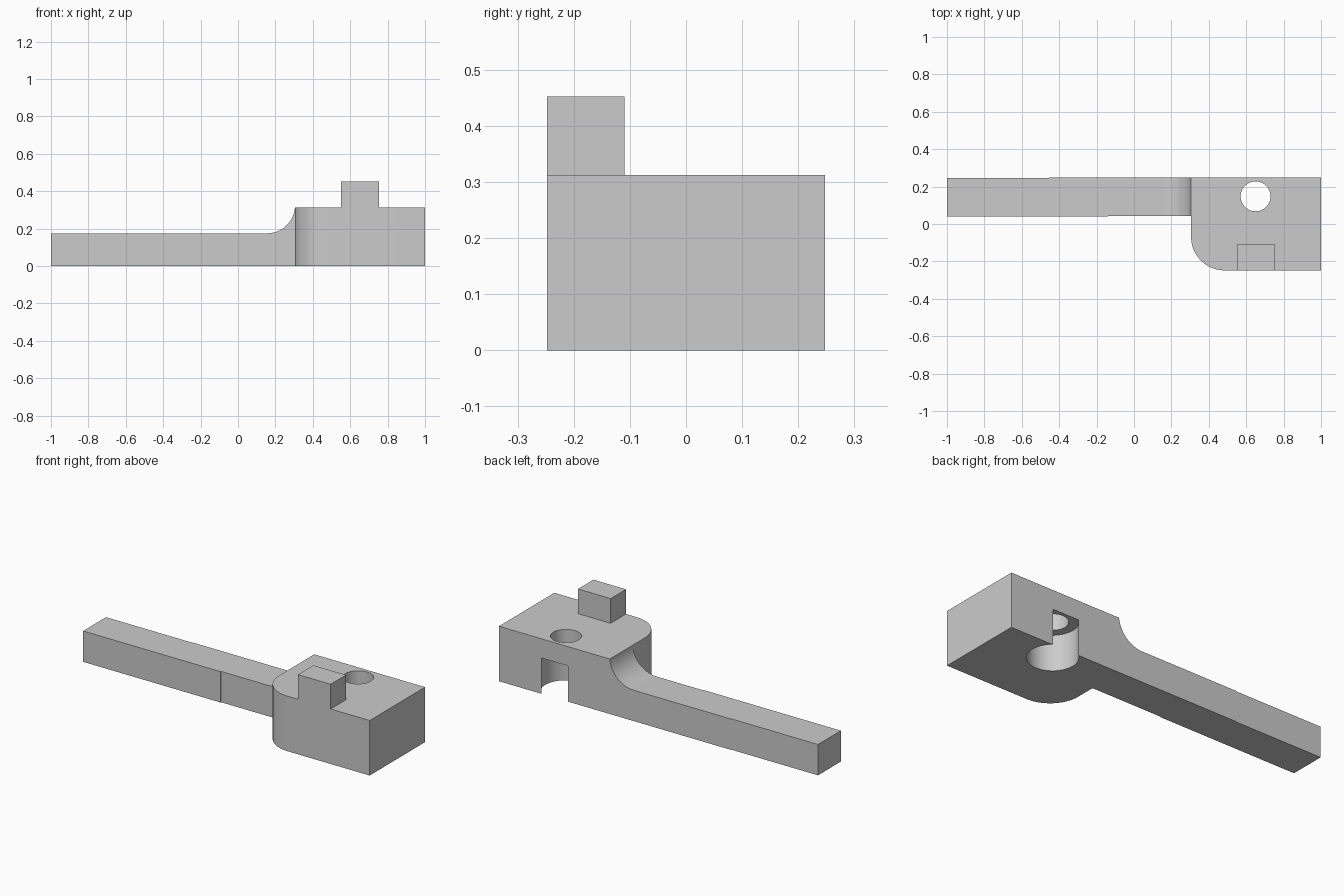
import bpy
import bmesh
from math import cos, sin, pi, radians
from mathutils import Vector

cube = bpy.data.objects.get("Cube")
if cube:
    bpy.data.objects.remove(cube, do_unlink=True)

grey = bpy.data.materials.new("plain grey")
grey.use_nodes = True
grey.diffuse_color = (0.6, 0.6, 0.6, 1)
grey.node_tree.nodes["Principled BSDF"].inputs["Base Color"].default_value = grey.diffuse_color

BACK, FRONT = 0.248, -0.248
BLOCK_X, BLOCK_TOP, ARM_TOP = 0.305, 0.312, 0.175


def prism(name, points, direction):
    """Extrude a closed outline of 3D points along a direction."""
    bm = bmesh.new()
    face = bm.faces.new([bm.verts.new(p) for p in points])
    extruded = bmesh.ops.extrude_face_region(bm, geom=[face])["geom"]
    moved = [v for v in extruded if isinstance(v, bmesh.types.BMVert)]
    bmesh.ops.translate(bm, verts=moved, vec=Vector(direction))
    bmesh.ops.recalc_face_normals(bm, faces=bm.faces)
    mesh = bpy.data.meshes.new(name)
    bm.to_mesh(mesh)
    bm.free()
    mesh.materials.append(grey)
    obj = bpy.data.objects.new(name, mesh)
    bpy.context.collection.objects.link(obj)
    return obj


def arc(cx, cy, r, start, end, steps):
    angles = [start + (end - start) * i / steps for i in range(steps + 1)]
    return [(cx + r * cos(a), cy + r * sin(a)) for a in angles]


def smooth(obj):
    bpy.ops.object.select_all(action='DESELECT')
    obj.select_set(True)
    bpy.context.view_layer.objects.active = obj
    bpy.ops.object.shade_smooth_by_angle(angle=radians(30))


# Head block with one rounded corner
r = 0.18
outline = arc(BLOCK_X + r, FRONT + r, r, pi, 1.5 * pi, 20)
outline += [(1, FRONT), (1, BACK), (BLOCK_X, BACK)]
head = prism("head_block", [(x, y, 0) for x, y in outline], (0, 0, BLOCK_TOP))

# Through hole, and a wider bore below that breaks out of the back face
for name, radius, low, high in (("bore", 0.13, -0.1, 0.203), ("hole", 0.08, 0.1, 0.5)):
    circle = arc(0.65, 0.148, radius, 0, 2 * pi, 48)[:-1]
    cutter = prism(name + "_cutter", [(x, y, low) for x, y in circle], (0, 0, high - low))
    cutter.hide_render = True
    cut = head.modifiers.new(name, 'BOOLEAN')
    cut.operation = 'DIFFERENCE'
    cut.solver = 'EXACT'
    cut.object = cutter
    bpy.context.view_layer.objects.active = head
    bpy.ops.object.modifier_apply(modifier=name)
    bpy.data.objects.remove(cutter, do_unlink=True)
smooth(head)

# Arm, with a tiny step on each side
steps = [(-1, 0.04), (-0.138, 0.04), (-0.138, 0.044), (BLOCK_X, 0.044),
         (BLOCK_X, BACK), (-0.455, BACK), (-0.455, 0.245), (-1, 0.245)]
prism("arm", [(x, y, 0) for x, y in steps], (0, 0, ARM_TOP))

# Concave fillet between arm and head
r = 0.15
curve = arc(BLOCK_X - r, ARM_TOP + r, r, -pi / 2, -0.087, 16)
curve += [(BLOCK_X, BLOCK_TOP), (BLOCK_X, ARM_TOP)]
fillet = prism("arm_fillet", [(x, 0.044, z) for x, z in curve], (0, BACK - 0.044, 0))
smooth(fillet)

# Square peg on top of the head
peg = [(0.55, FRONT), (0.755, FRONT), (0.755, -0.11), (0.55, -0.11)]
prism("top_peg", [(x, y, BLOCK_TOP) for x, y in peg], (0, 0, 0.14))
